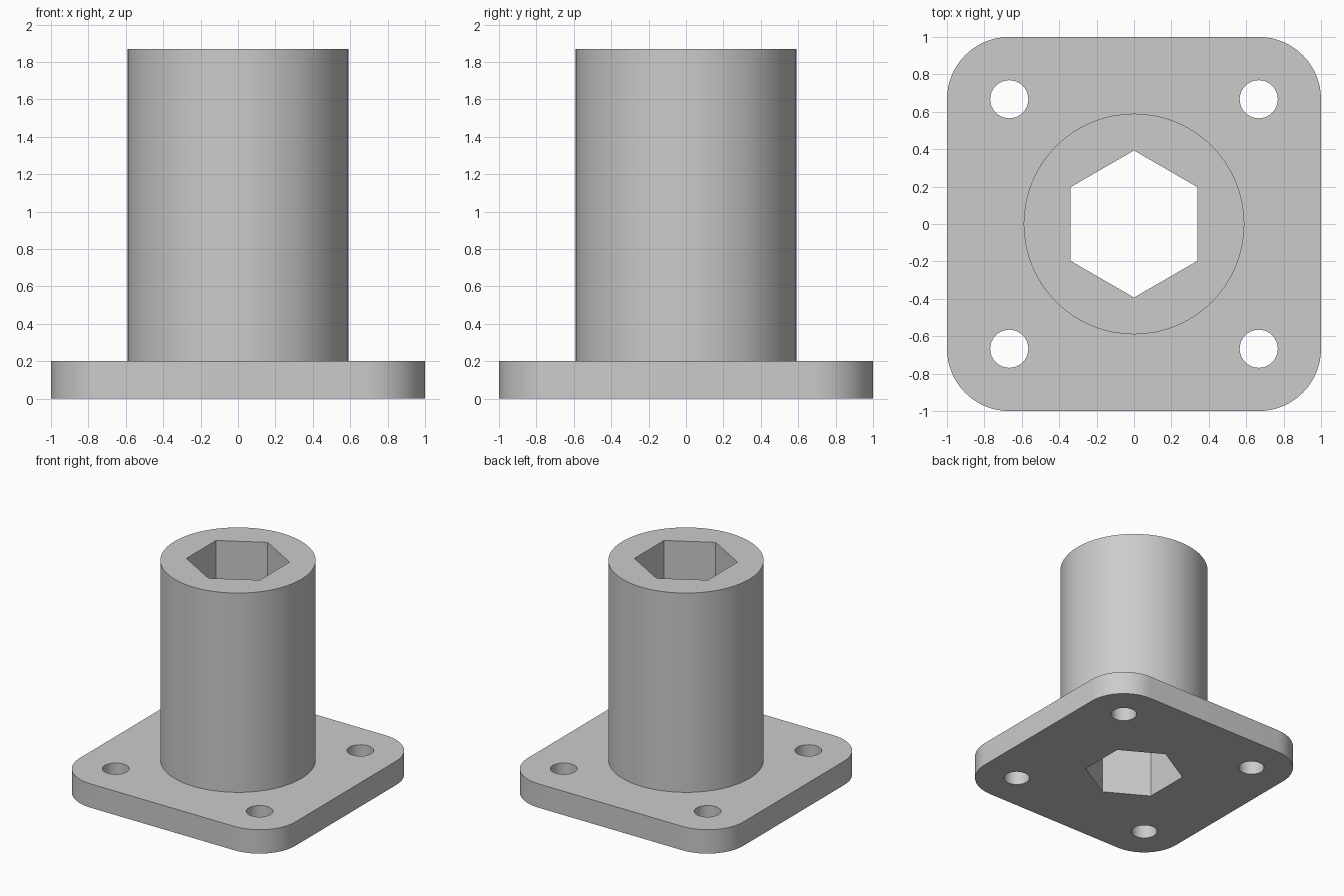
import bpy
import bmesh
from math import cos, sin, pi

if "Cube" in bpy.data.objects:
    bpy.data.objects.remove(bpy.data.objects["Cube"])

HOLE_POS = 0.667
CORNER_R = 1 - HOLE_POS

# Single plain grey finish
grey = bpy.data.materials.new("plain_grey")
grey.use_nodes = True
colour = (0.6, 0.6, 0.6, 1)
grey.diffuse_color = colour
grey.node_tree.nodes["Principled BSDF"].inputs["Base Color"].default_value = colour


def ring(radius, sides, cx=0, cy=0):
    """Regular polygon with its first corner on +y."""
    return [(cx - radius * sin(2 * pi * i / sides), cy + radius * cos(2 * pi * i / sides))
            for i in range(sides)]


def rounded_square(half, radius, steps):
    c = half - radius
    pts = []
    for q, (sx, sy) in enumerate([(1, 1), (-1, 1), (-1, -1), (1, -1)]):
        for i in range(steps + 1):
            a = (q + i / steps) * pi / 2
            pts.append((sx * c + radius * cos(a), sy * c + radius * sin(a)))
    return pts


def prism(name, profile, z0, z1):
    """Extrude a flat outline from z0 up to z1."""
    bm = bmesh.new()
    base = bm.faces.new([bm.verts.new((x, y, z0)) for x, y in profile])
    top = bmesh.ops.extrude_face_region(bm, geom=[base], use_keep_orig=True)["geom"]
    bmesh.ops.translate(bm, vec=(0, 0, z1 - z0),
                        verts=[g for g in top if isinstance(g, bmesh.types.BMVert)])
    bmesh.ops.recalc_face_normals(bm, faces=bm.faces)
    mesh = bpy.data.meshes.new(name)
    bm.to_mesh(mesh)
    bm.free()
    mesh.materials.append(grey)
    obj = bpy.data.objects.new(name, mesh)
    bpy.context.collection.objects.link(obj)
    return obj


def combine(target, tool, operation):
    """Apply a boolean and discard the helper."""
    tool.hide_render = True
    mod = target.modifiers.new(operation.lower(), "BOOLEAN")
    mod.operation = operation
    mod.solver = "EXACT"
    mod.object = tool
    bpy.context.view_layer.objects.active = target
    bpy.ops.object.modifier_apply(modifier=mod.name)
    bpy.data.objects.remove(tool)


# Flange plate with rounded corners, joined to the round sleeve
socket = prism("flanged_socket", rounded_square(1, CORNER_R, 16), 0, 0.2)
combine(socket, prism("sleeve", ring(0.59, 64), 0.1, 1.87), "UNION")

# Hexagonal bore through the full height
combine(socket, prism("hex_cutter", ring(0.393, 6), -0.5, 2.5), "DIFFERENCE")

# Four bolt holes
for sx in (-1, 1):
    for sy in (-1, 1):
        cutter = prism("bolt_cutter", ring(0.102, 32, sx * HOLE_POS, sy * HOLE_POS), -0.5, 0.5)
        combine(socket, cutter, "DIFFERENCE")

# Smooth round walls, sharp rims
bpy.ops.object.select_all(action="DESELECT")
socket.select_set(True)
bpy.context.view_layer.objects.active = socket
bpy.ops.object.shade_smooth_by_angle(angle=pi / 6)
